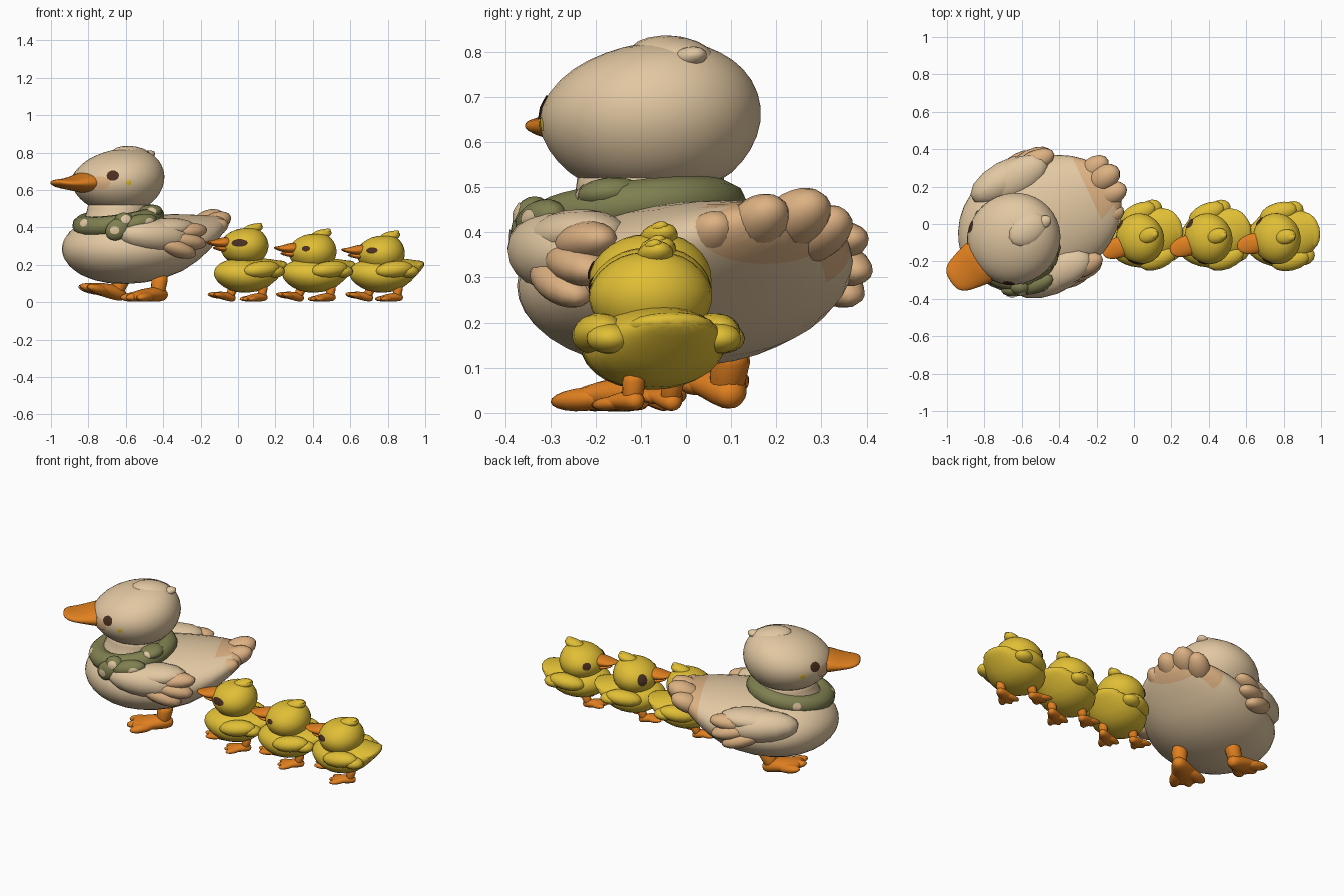
import bpy, bmesh
from math import sin, cos, pi, radians
from mathutils import Matrix, Vector
from mathutils.bvhtree import BVHTree

cube = bpy.data.objects.get("Cube")
if cube:
    bpy.data.objects.remove(cube, do_unlink=True)


def material(name, r, g, b):
    m = bpy.data.materials.new(name)
    m.use_nodes = True
    m.diffuse_color = (r, g, b, 1)
    m.node_tree.nodes["Principled BSDF"].inputs["Base Color"].default_value = (r, g, b, 1)
    return m


CREAM = material("cream feathers", .76, .575, .36)
PEACH = material("peach feathers", .72, .44, .225)
YELLOW = material("duckling yellow", .75, .52, .036)
ORANGE = material("beak orange", .75, .215, .014)
GREEN = material("scarf green", .215, .215, .083)
BROWN = material("eye brown", .07, .027, .014)
SIDES = ((1, "left"), (-1, "right"))


def finish(name, bm, mats, rule=None, subdiv=0):
    """Turn a bmesh into a smooth shaded object."""
    bmesh.ops.recalc_face_normals(bm, faces=bm.faces)
    for f in bm.faces:
        f.smooth = True
        f.material_index = int(rule(f.calc_center_median())) if rule else 0
    me = bpy.data.meshes.new(name)
    bm.to_mesh(me)
    bm.free()
    ob = bpy.data.objects.new(name, me)
    bpy.context.collection.objects.link(ob)
    for m in mats:
        me.materials.append(m)
    if subdiv:
        ob.modifiers.new("smooth", 'SUBSURF').levels = subdiv
        ob.modifiers["smooth"].render_levels = subdiv
    return ob


def place(x, y, yaw, z=0, pitch=0):
    return (Matrix.Translation((x, y, z)) @ Matrix.Rotation(radians(yaw), 4, 'Z')
            @ Matrix.Rotation(radians(pitch), 4, 'Y'))


def loft(name, rings, mats, M, upright=False, n=14, rule=None):
    """Skin ellipses (position, offset, radius, radius) along local X or Z."""
    bm = bmesh.new()
    loops = []
    for t, off, a, b in rings:
        loop = []
        for i in range(n):
            c, s = a * cos(2 * pi * i / n), b * sin(2 * pi * i / n)
            p = (off + c, s, t) if upright else (t, c, off + s)
            loop.append(bm.verts.new(M @ Vector(p)))
        loops.append(loop)
    for lo, hi in zip(loops, loops[1:]):
        for i in range(n):
            j = (i + 1) % n
            bm.faces.new((lo[i], lo[j], hi[j], hi[i]))
    bm.faces.new(loops[0])
    bm.faces.new(loops[-1])
    return finish(name, bm, mats, rule, 1)


def blob(name, loc, size, mat, M, yaw=0, pitch=0):
    """Ellipsoid used for feathers, knots and tufts."""
    bm = bmesh.new()
    bmesh.ops.create_uvsphere(bm, u_segments=14, v_segments=10, radius=1,
                              matrix=M @ place(loc[0], loc[1], yaw, loc[2], pitch)
                              @ Matrix.Diagonal((*size, 1)))
    return finish(name, bm, [mat])


def patch(name, target, centre, yaw, ru, rv, mat, M):
    """Thin painted spot laid onto a surface, seen along a local yaw."""
    bpy.context.view_layer.update()
    tree = BVHTree.FromObject(target, bpy.context.evaluated_depsgraph_get())
    out = Vector((cos(radians(yaw)), sin(radians(yaw)), 0))
    side = Vector((-out.y, out.x, 0))
    inward = -(M.to_3x3() @ out)
    bm = bmesh.new()

    def point(r, a):
        p = M @ (Vector(centre) + out + side * ru * r * cos(a) + Vector((0, 0, rv * r * sin(a))))
        hit = tree.ray_cast(p, inward)
        if hit[0] is None:
            hit = tree.find_nearest(p + inward * .8)
        return bm.verts.new(hit[0] - inward * .005)

    n = 10
    mid = point(0, 0)
    rings = [[point(r, 2 * pi * i / n) for i in range(n)] for r in (.5, 1)]
    for i in range(n):
        j = (i + 1) % n
        bm.faces.new((mid, rings[0][i], rings[0][j]))
        bm.faces.new((rings[0][i], rings[1][i], rings[1][j], rings[0][j]))
    return finish(name, bm, [mat])


def foot(name, M, k):
    """Short leg, thick web and three fanned toes."""
    S = M @ Matrix.Scale(k, 4)
    loft(name + "_leg", [(.015, 0, .04, .042), (.07, -.005, .042, .042), (.16, -.02, .06, .06)],
         [ORANGE], S, True, 8)
    loft(name + "_web", [(-.06, .04, .02, .02), (-.03, .042, .045, .042), (.05, .042, .065, .042),
                         (.12, .034, .09, .032), (.18, .026, .09, .02)], [ORANGE], S, n=10)
    for i, a in enumerate((-25, 0, 25)):
        blob(f"{name}_toe_{i + 1}", (.12 * cos(radians(a)), .12 * sin(radians(a)), .03),
             (.085, .036, .026), ORANGE, S, a, 4)


# --- Mother: body and tail ---
B = place(-.52, 0, 205)
inv = B.inverted()


def tail_paint(c):
    p = inv @ c
    return p.x < -.34 and p.y < .12 and c.z > .33


loft("mother_body", [(-.48, .43, .06, .03), (-.42, .40, .17, .07), (-.33, .36, .26, .108),
                     (-.2, .31, .325, .168), (0, .28, .36, .187), (.18, .278, .345, .187),
                     (.32, .285, .265, .155), (.41, .285, .14, .085), (.435, .285, .03, .02)],
     [CREAM, PEACH], B, n=18, rule=tail_paint)
for i, (x, y, z, r) in enumerate([(-.42, .02, .42, .065), (-.425, -.07, .43, .07),
                                  (-.395, -.135, .395, .065), (-.36, .11, .385, .06)]):
    blob(f"tail_feather_{i + 1}", (x, y, z), (.105, r, r * .85), PEACH, B, -y * 110, 24)

# --- Mother: wings, mirrored ---
for s, side in SIDES:
    blob(side + "_wing", (.05, s * .285, .355), (.21, .10, .09), CREAM, B, -4 * s, -4)
    blob(side + "_wing_shoulder", (0, s * .27, .39), (.19, .10, .06), CREAM, B, -4 * s, 4)
    for i, (x, y, z, p) in enumerate([(-.125, .305, .378, 5), (-.115, .32, .33, -10),
                                      (-.055, .33, .29, -18)]):
        blob(f"{side}_wing_feather_{i + 1}", (x, s * y, z), (.12, .06, .046), PEACH, B, -2 * s, p)

# --- Mother: neck, head and tuft ---
H = place(-.64, -.078, 214)
loft("mother_neck", [(.38, .02, .21, .21), (.45, .01, .18, .18), (.50, 0, .165, .165), (.56, 0, .18, .18)],
     [CREAM], H, True)
head = loft("mother_head", [(.495, 0, .13, .13), (.53, 0, .185, .185), (.58, .005, .235, .23),
                            (.645, .005, .262, .255), (.71, -.01, .243, .24), (.765, -.03, .195, .195),
                            (.80, -.05, .135, .13), (.822, -.07, .06, .06)], [CREAM], H, True, 18)
blob("head_crest", (-.085, 0, .79), (.115, .085, .045), CREAM, H, 0, -6)
blob("head_tuft_tip", (-.17, .015, .785), (.055, .035, .024), CREAM, H, 0, 14)
loft("mother_beak", [(.16, .64, .13, .065), (.235, .64, .13, .056), (.29, .635, .115, .038),
                     (.35, .633, .10, .028), (.39, .638, .08, .021), (.412, .642, .04, .008)], [ORANGE], H)
for s, side in SIDES:
    patch(f"mother_{side}_blush", head, (0, 0, .637), 33 * s, .06, .036, PEACH, H)
    patch(f"mother_{side}_eye", head, (0, 0, .677), 49 * s, .034, .028, BROWN, H)
    patch(f"mother_{side}_cheek_spot", head, (0, 0, .64), 69 * s, .016, .016, YELLOW, H)

# --- Mother: feet, one stepping ahead with its toes lifted ---
foot("mother_left_foot", place(-.43, -.12, 215), 1)
foot("mother_right_foot", place(-.665, .085, 198, .01, -16), 1)

# --- Scarf with knot, loose ends and spots ---
N = place(-.64, -.11, 219, .437, 10)
bpy.ops.mesh.primitive_torus_add(major_segments=24, minor_segments=10, major_radius=.187, minor_radius=.057)
scarf = bpy.context.object
scarf.name = "scarf"
scarf.data.transform(N @ Matrix.Diagonal((1.04, 1, .95, 1)))
scarf.data.materials.append(GREEN)
bpy.ops.object.shade_smooth()
W = place(0, 0, 0)
knot = blob("scarf_knot", (-.61, -.335, .43), (.055, .045, .05), GREEN, W)
tail_a = blob("scarf_end_low", (-.645, -.355, .39), (.07, .034, .055), GREEN, W, 0, -35)
tail_b = blob("scarf_end_side", (-.525, -.32, .425), (.10, .05, .045), GREEN, W, 20, -12)
fold = blob("scarf_fold", (-.475, -.165, .483), (.07, .08, .038), GREEN, W, 25, -10)
for i, (ob, x, z, yaw) in enumerate([(scarf, -.82, .425, -110), (knot, -.60, .445, -90),
                                     (tail_a, -.66, .385, -90), (tail_b, -.49, .43, -80),
                                     (fold, -.46, .485, -80)]):
    patch(f"scarf_spot_{i + 1}", ob, (x, -.25, z), yaw, .026, .022, CREAM, W)
patch("scarf_spot_back", scarf, (-.75, 0, .445), 130, .024, .022, CREAM, W)


# --- Ducklings ---
def duckling(name, x, body_yaw, head_yaw, lift, eyes):
    D = place(x, -.07, body_yaw)
    loft(name + "_body", [(-.205, .208, .04, .012), (-.16, .185, .105, .04), (-.08, .15, .15, .09),
                          (.02, .142, .165, .098), (.1, .145, .145, .092), (.175, .155, .085, .06),
                          (.205, .155, .02, .015)], [YELLOW], D)
    blob(name + "_tail", (-.14, 0, .19), (.065, .10, .028), YELLOW, D, 0, 18)
    for (s, side), size in zip(SIDES, eyes):
        blob(f"{name}_{side}_wing", (-.01, s * .13, .175), (.105, .056, .045), YELLOW, D, -2 * s, 6)
        blob(f"{name}_{side}_wing_tip", (-.085, s * .125, .165), (.06, .05, .034), YELLOW, D, -2 * s)
        step = place(.10, -.06, 0, .004, -14) if s < 0 else place(-.04, .06, 8, .003)
        foot(f"{name}_{side}_foot", D @ step, .58)
    # Head sits a little forward of the body
    K = place(x - .03, -.078, head_yaw, lift)
    skull = loft(name + "_head", [(.18, 0, .085, .09), (.215, 0, .115, .125), (.26, .003, .137, .147),
                                  (.305, 0, .128, .136), (.345, -.008, .095, .098),
                                  (.368, -.022, .045, .045)], [YELLOW], K, True)
    blob(name + "_tuft", (-.045, 0, .36), (.06, .04, .028), YELLOW, K, 0, 15)
    blob(name + "_tuft_tip", (-.065, .008, .374), (.035, .022, .016), YELLOW, K, 0, 25)
    loft(name + "_upper_beak", [(.08, .29, .062, .036), (.135, .288, .06, .03), (.175, .286, .052, .017),
                                (.205, .29, .035, .009), (.218, .292, .012, .004)], [ORANGE], K, n=10)
    loft(name + "_lower_beak", [(.09, .255, .05, .02), (.14, .257, .045, .015), (.185, .262, .015, .005)],
         [ORANGE], K, n=10)
    for (s, side), size in zip(SIDES, eyes):
        patch(f"{name}_{side}_eye", skull, (0, 0, .287), 56 * s, *size, BROWN, K)


duckling("first_duckling", .065, 204, 202, .03, ((.046, .021), (.03, .024)))
duckling("second_duckling", .43, 203, 198, 0, ((.024, .015), (.03, .034)))
duckling("third_duckling", .795, 194, 192, -.01, ((.034, .017), (.026, .022)))
